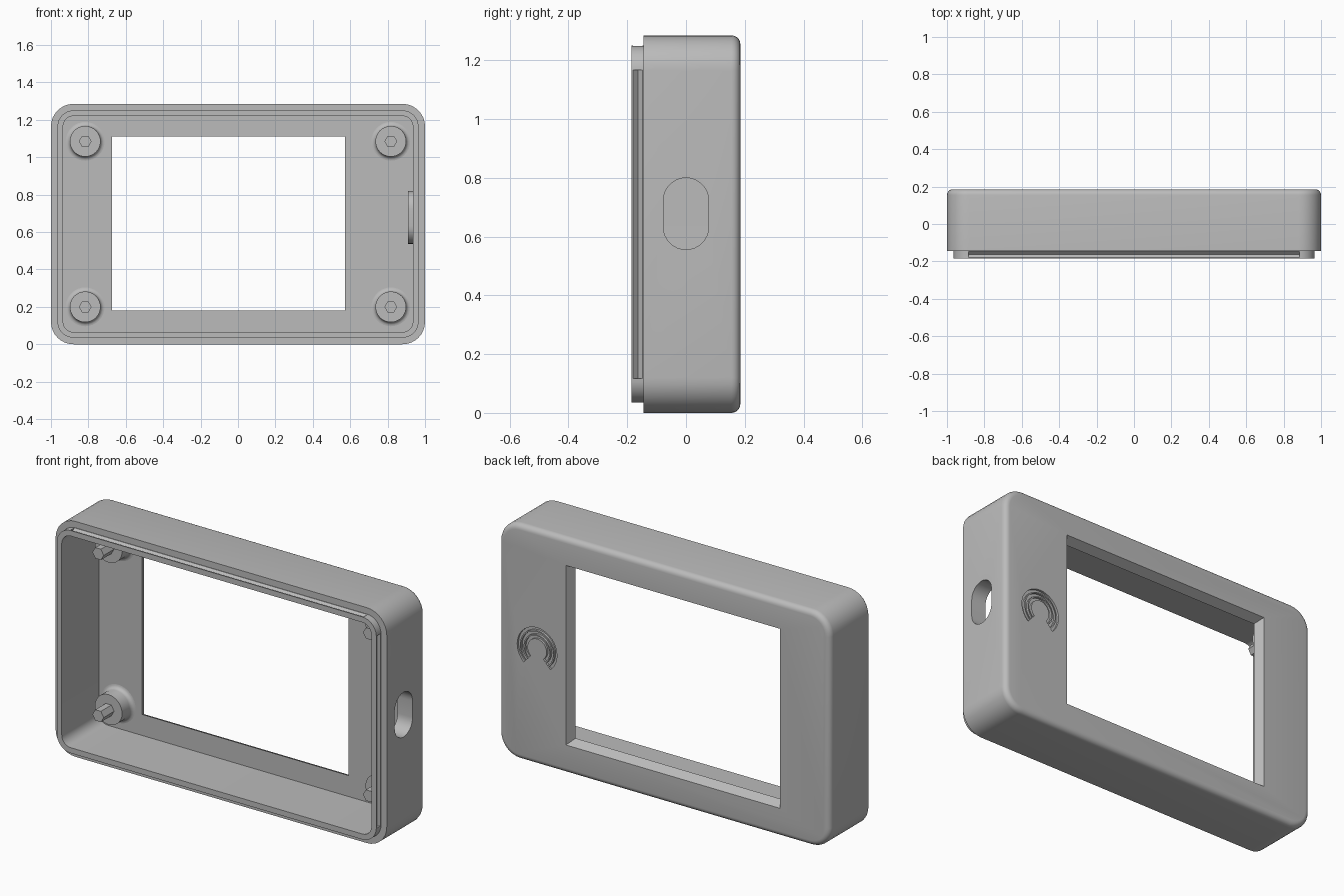
import bpy, bmesh
from math import sin, cos, pi, radians

cube = bpy.data.objects.get("Cube")
if cube:
    bpy.data.objects.remove(cube, do_unlink=True)

# One grey plastic
grey = bpy.data.materials.new("grey_plastic")
grey.use_nodes = True
colour = (0.5, 0.5, 0.5, 1)
grey.diffuse_color = colour
grey.node_tree.nodes["Principled BSDF"].inputs["Base Color"].default_value = colour

W, H = 1.0, 1.285            # half width, full height
FRONT, RIM, BACK = -0.185, -0.145, 0.185
FLOOR = 0.135                # inner face of the back panel
WALL, STEP, CORNER = 0.065, 0.035, 0.12
MID = H / 2


def loft(name, rings):
    """Skin a row of equal-length point rings and cap both ends."""
    bm = bmesh.new()
    rows = [[bm.verts.new(p) for p in ring] for ring in rings]
    n = len(rows[0])
    for a, b in zip(rows, rows[1:]):
        for i in range(n):
            j = (i + 1) % n
            bm.faces.new((a[i], a[j], b[j], b[i]))
    bm.faces.new(rows[0][::-1])
    bm.faces.new(rows[-1])
    bmesh.ops.recalc_face_normals(bm, faces=bm.faces)
    mesh = bpy.data.meshes.new(name)
    bm.to_mesh(mesh)
    bm.free()
    mesh.materials.append(grey)
    obj = bpy.data.objects.new(name, mesh)
    bpy.context.collection.objects.link(obj)
    return obj


def rounded_rect(inset, y, steps=8):
    r = CORNER - inset
    cx, cz = W - CORNER, MID - CORNER
    ring = []
    for k, (sx, sz) in enumerate(((1, 1), (-1, 1), (-1, -1), (1, -1))):
        for i in range(steps + 1):
            a = (k + i / steps) * pi / 2
            ring.append((sx * cx + r * cos(a), y, MID + sz * cz + r * sin(a)))
    return ring


def rect(x0, x1, z0, z1, y, grow=0):
    x0, x1, z0, z1 = x0 - grow, x1 + grow, z0 - grow, z1 + grow
    return [(x0, y, z0), (x1, y, z0), (x1, y, z1), (x0, y, z1)]


def circle(x, z, r, y, n=32):
    return [(x + r * cos(2 * pi * i / n), y, z + r * sin(2 * pi * i / n)) for i in range(n)]


def stadium(x, r, half=0.045, n=16):
    ring = []
    for side in (0, 1):
        for i in range(n + 1):
            a = pi * (side + i / n)
            ring.append((x, r * cos(a), 0.678 + (half if side == 0 else -half) + r * sin(a)))
    return ring


def arc_band(cx, cz, r0, r1, y, n=28):
    start, end = radians(-48), radians(228)
    angles = [start + (end - start) * i / n for i in range(n + 1)]
    pts = [(r1, a) for a in angles] + [(r0, a) for a in reversed(angles)]
    return [(cx + r * cos(a), y, cz + r * sin(a)) for r, a in pts]


def cut(target, cutter):
    cutter.hide_render = True
    mod = target.modifiers.new("cut", 'BOOLEAN')
    mod.operation, mod.solver, mod.object = 'DIFFERENCE', 'EXACT', cutter
    bpy.ops.object.select_all(action='DESELECT')
    bpy.context.view_layer.objects.active = target
    target.select_set(True)
    bpy.ops.object.modifier_apply(modifier=mod.name)


def smooth(obj):
    bpy.ops.object.select_all(action='DESELECT')
    bpy.context.view_layer.objects.active = obj
    obj.select_set(True)
    bpy.ops.object.shade_smooth_by_angle(angle=radians(30))


# Shell: cavity, stepped front lip, outer wall and rounded back edge
FILLET = 0.03
rings = [rounded_rect(i, y) for i, y in (
    (WALL, FLOOR), (WALL, FRONT), (STEP, FRONT), (STEP, RIM), (0, RIM))]
for i in range(6):
    a = i / 5 * pi / 2
    rings.append(rounded_rect(FILLET * (1 - cos(a)), BACK - FILLET + FILLET * sin(a)))
shell = loft("case_shell", rings)
cutters = []

# Screen window, widening towards the back
win = (-0.673, 0.572, 0.18, 1.112)
cutters.append(loft("window_cutter", [
    rect(*win, FLOOR - 0.03), rect(*win, FLOOR), rect(*win, BACK, 0.024),
    rect(*win, BACK + 0.02, 0.024)]))

# V grooves along the four sides of the lip
groove = ((-0.02, -0.18), (0, -0.18), (0.016, -0.164), (0, -0.148), (-0.02, -0.148))
for s in (-1, 1):
    cutters.append(loft("side_groove_cutter", [
        [(s * (W - STEP - d), y, MID + e * 0.525) for d, y in groove] for e in (-1, 1)]))
    cutters.append(loft("long_groove_cutter", [
        [(e * 0.885, y, MID + s * (MID - STEP - d)) for d, y in groove] for e in (-1, 1)]))

# Concentric arc grooves on the back
for r in (0.066, 0.089, 0.112):
    cutters.append(loft("arc_cutter", [
        arc_band(0.77, 0.63, r - 0.008, r + 0.008, y) for y in (BACK - 0.012, BACK + 0.02)]))

# Cable slot with an inner collar
slot_cutter = loft("slot_cutter", [stadium(x, 0.077) for x in (0.85, 1.05)])
collar = loft("slot_collar", [stadium(x, 0.096) for x in (0.91, W - WALL + 0.01)])
cut(collar, slot_cutter)
cutters.append(slot_cutter)

for c in cutters:
    cut(shell, c)
for c in cutters:
    bpy.data.objects.remove(c, do_unlink=True)
smooth(shell)
smooth(collar)

# Mounting posts with a flared foot and hexagonal pin
POST, FLARE, TOP = 0.082, 0.022, 0.05
for sx, side in ((-1, "right"), (1, "left")):
    for z, level in ((0.2, "lower"), (1.085, "upper")):
        x = sx * 0.817
        foot = [circle(x, z, POST + FLARE, FLOOR + 0.01)]
        for i in range(6):
            a = i / 5 * pi / 2
            foot.append(circle(x, z, POST + FLARE * (1 - sin(a)), FLOOR - FLARE * (1 - cos(a))))
        foot.append(circle(x, z, POST, TOP))
        smooth(loft(f"{level}_{side}_post", foot))
        loft(f"{level}_{side}_pin", [circle(x, z, 0.034, y, 6) for y in (TOP + 0.01, -0.04)])
